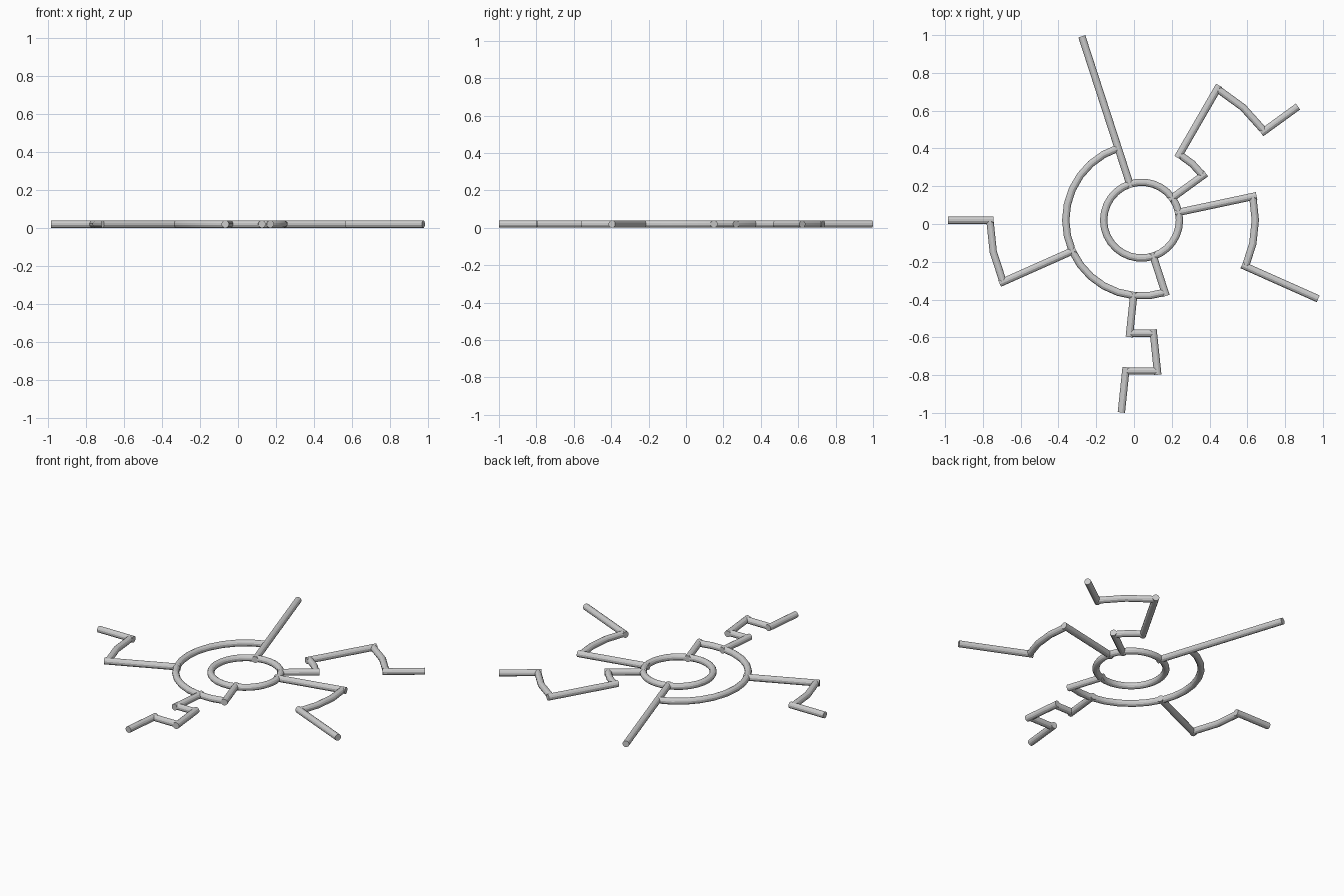
import bpy, bmesh
from math import sin, cos, radians, pi
from mathutils import Vector

if "Cube" in bpy.data.objects:
    bpy.data.objects.remove(bpy.data.objects["Cube"])

U = 0.2007              # spacing between the rings
T = 0.0201              # tube radius
C = Vector((0.04, 0.0203, T))
SIDES = 12
Z = Vector((0, 0, 1))


def polar(r, deg):
    return Vector((r * cos(radians(deg)), r * sin(radians(deg)), 0))


def sweep(bm, stations, closed=False):
    """Round tube through (centre, sideways direction) stations."""
    rings = []
    for p, side in stations:
        rings.append([bm.verts.new(C + p + T * (cos(a) * side + sin(a) * Z))
                      for a in (2 * pi * (i + 0.5) / SIDES for i in range(SIDES))])
    pairs = list(zip(rings, rings[1:]))
    if closed:
        pairs.append((rings[-1], rings[0]))
    for a, b in pairs:
        for i in range(SIDES):
            j = (i + 1) % SIDES
            bm.faces.new((a[i], a[j], b[j], b[i]))
    if not closed:
        bm.faces.new(rings[0])
        bm.faces.new(rings[-1])


def spoke(bm, deg, k0, k1):
    side = polar(1, deg + 90)
    sweep(bm, [(polar(k0 * U - T, deg), side), (polar(k1 * U + T, deg), side)])


def arc(bm, k, a0, a1):
    full = a1 - a0 == 360
    n = (a1 - a0) // 12
    sweep(bm, [(polar(k * U, a0 + 12 * i), polar(1, a0 + 12 * i))
               for i in range(n if full else n + 1)], full)


# each part: spokes (angle, from ring, to ring) and arcs (ring, from angle, to angle)
parts = {
    "inner_ring": ([], [(1, 0, 360)]),
    "outer_half_ring": ([(288, 1, 2)], [(2, 108, 288)]),
    "straight_arm": ([(108, 1, 5)], []),
    "left_arm": ([(204, 2, 4), (180, 4, 5)], [(4, 180, 204)]),
    "bottom_arm": ([(264, 2, 3), (276, 3, 4), (264, 4, 5)],
                   [(3, 264, 276), (4, 264, 276)]),
    "right_arm": ([(12, 1, 3), (336, 3, 5)], [(3, -24, 12)]),
    "upper_right_arm": ([(36, 1, 2), (60, 2, 4), (36, 4, 5)],
                        [(2, 36, 60), (4, 36, 60)]),
}

for name, (spokes, arcs) in parts.items():
    bm = bmesh.new()
    for s in spokes:
        spoke(bm, *s)
    for a in arcs:
        arc(bm, *a)
    bmesh.ops.recalc_face_normals(bm, faces=bm.faces)
    me = bpy.data.meshes.new(name)
    bm.to_mesh(me)
    bm.free()
    ob = bpy.data.objects.new(name, me)
    bpy.context.collection.objects.link(ob)
    bpy.context.view_layer.objects.active = ob
    ob.select_set(True)

bpy.ops.object.shade_smooth_by_angle(angle=radians(25))
